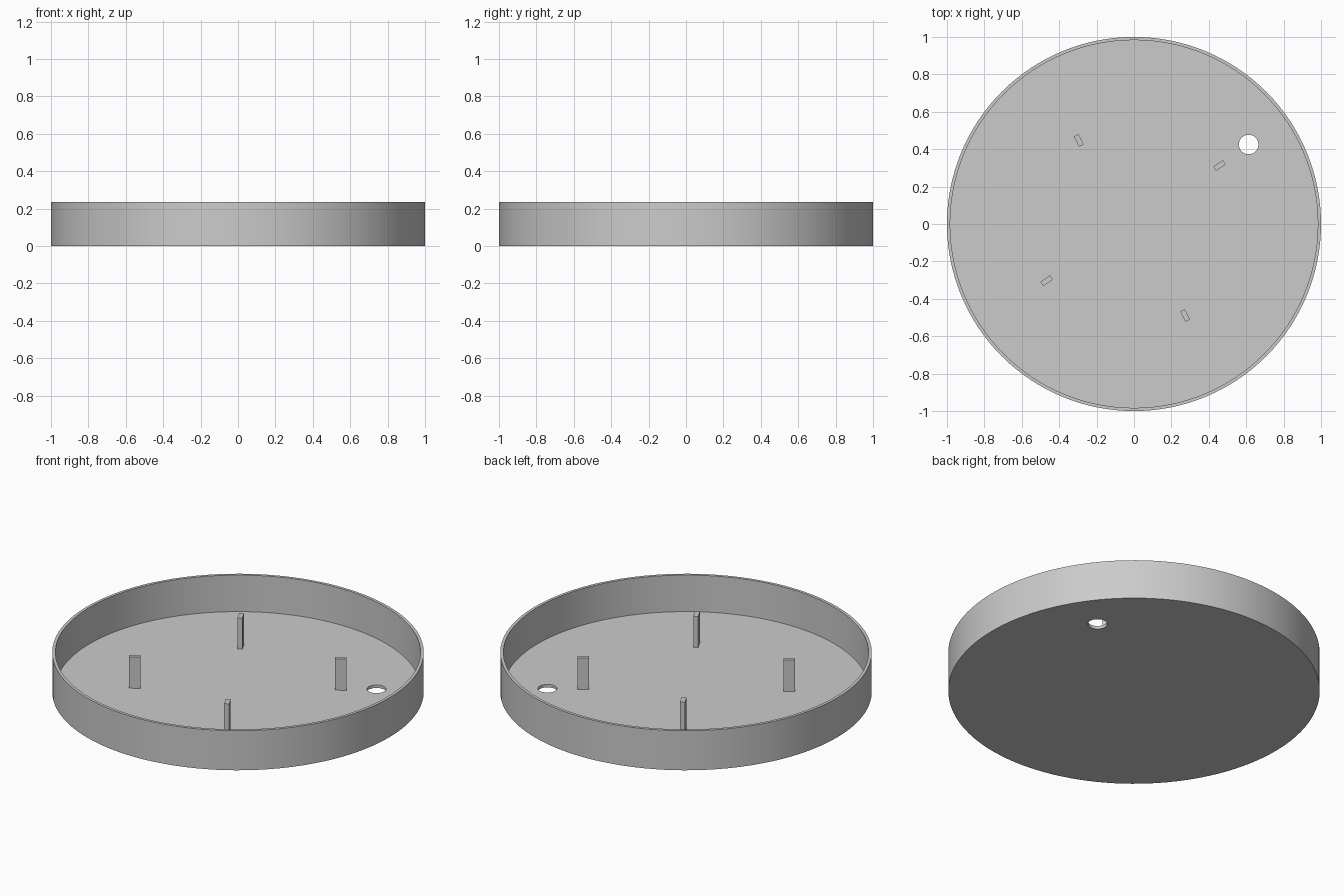
import bpy
import bmesh
from math import radians
from mathutils import Matrix, Vector

if "Cube" in bpy.data.objects:
    bpy.data.objects.remove(bpy.data.objects["Cube"], do_unlink=True)

HEIGHT, WALL, FLOOR = 0.235, 0.017, 0.018
POST_SIZE = (0.062, 0.027, 0.185)

grey = bpy.data.materials.new("plain grey")
grey.use_nodes = True
colour = (0.6, 0.6, 0.6, 1)
grey.diffuse_color = colour
grey.node_tree.nodes["Principled BSDF"].inputs["Base Color"].default_value = colour


def add_object(name, bm):
    mesh = bpy.data.meshes.new(name)
    bmesh.ops.recalc_face_normals(bm, faces=bm.faces)
    bm.to_mesh(mesh)
    bm.free()
    mesh.materials.append(grey)
    obj = bpy.data.objects.new(name, mesh)
    bpy.context.collection.objects.link(obj)
    return obj


def cylinder(radius, z0, z1, sides, x=0, y=0):
    bm = bmesh.new()
    bmesh.ops.create_cone(bm, cap_ends=True, segments=sides, radius1=radius,
                          radius2=radius, depth=z1 - z0,
                          matrix=Matrix.Translation((x, y, (z0 + z1) / 2)))
    return bm


# Round tray: a disc whose top is inset and sunk to leave a thin wall
bm = cylinder(1, 0, HEIGHT, 128)
top = max(bm.faces, key=lambda f: f.calc_center_median().z)
bmesh.ops.inset_region(bm, faces=[top], thickness=WALL)
sunk = bmesh.ops.extrude_discrete_faces(bm, faces=[top])["faces"][0]
bmesh.ops.translate(bm, verts=sunk.verts, vec=Vector((0, 0, FLOOR - HEIGHT)))
tray = add_object("round_tray", bm)

# Cable hole through the floor
cutter = add_object("hole_cutter", cylinder(0.052, -0.1, 0.1, 48, 0.613, 0.425))
cutter.hide_render = True
cut = tray.modifiers.new("cable_hole", "BOOLEAN")
cut.operation = "DIFFERENCE"
cut.solver = "EXACT"
cut.object = cutter
bpy.context.view_layer.objects.active = tray
tray.select_set(True)
bpy.ops.object.modifier_apply(modifier=cut.name)
bpy.data.objects.remove(cutter, do_unlink=True)
bpy.ops.object.select_all(action="DESELECT")
tray.select_set(True)
bpy.ops.object.shade_smooth_by_angle(angle=radians(30))

# Four upright posts standing on the floor: x, y, turn in degrees
posts = {
    "back_left_post": (0.457, 0.313, 34),
    "back_right_post": (-0.295, 0.447, -63),
    "front_right_post": (-0.467, -0.303, 34),
    "front_left_post": (0.273, -0.489, -63),
}
for name, (x, y, turn) in posts.items():
    bm = bmesh.new()
    bmesh.ops.create_cube(bm, size=1, matrix=Matrix.Diagonal((*POST_SIZE, 1)))
    post = add_object(name, bm)
    post.location = (x, y, FLOOR + POST_SIZE[2] / 2)
    post.rotation_euler.z = radians(turn)
